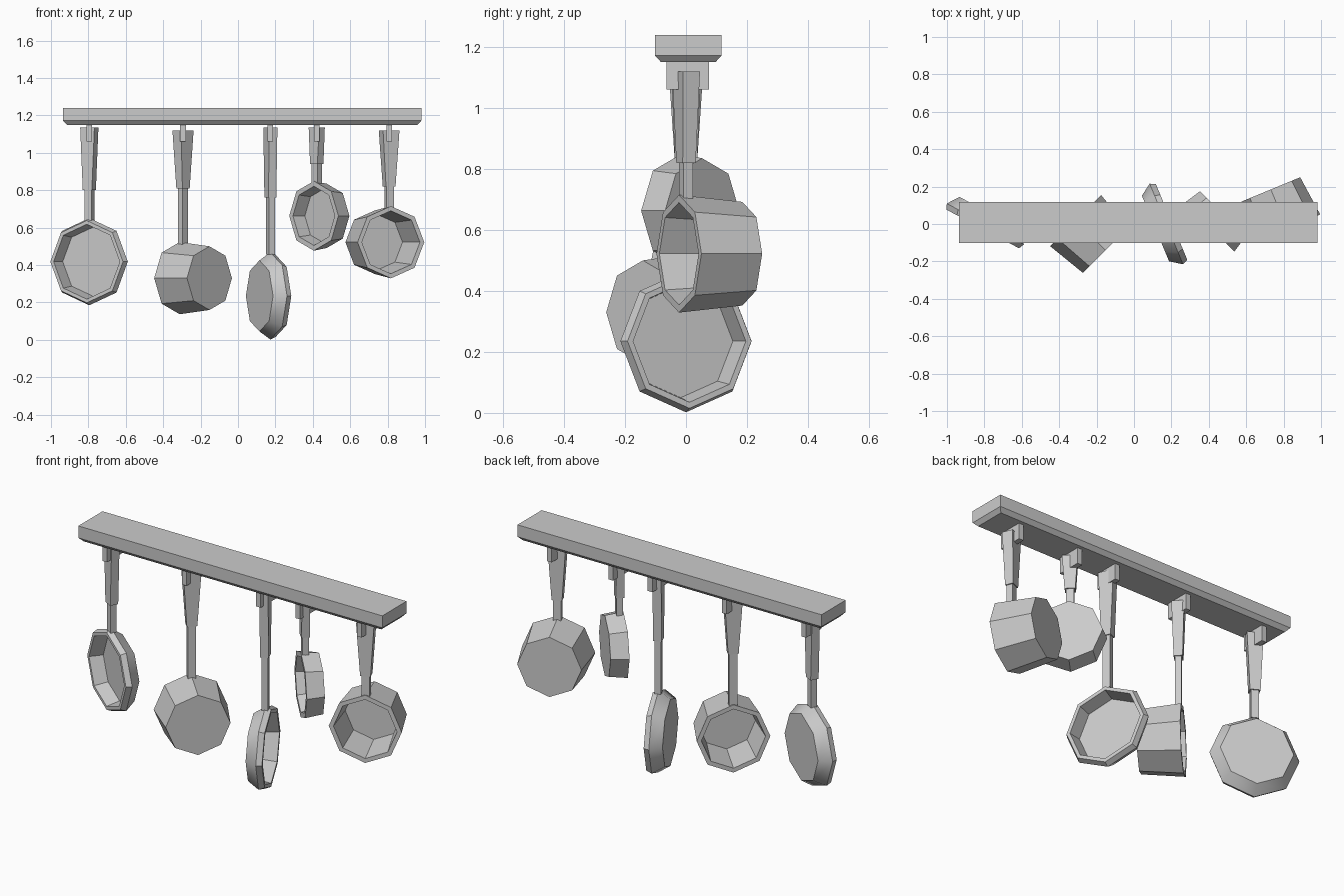
import bpy, bmesh
from math import radians, sin, cos, pi

if "Cube" in bpy.data.objects:
    bpy.data.objects.remove(bpy.data.objects["Cube"], do_unlink=True)

GREY = (0.6, 0.6, 0.6, 1)
metal = bpy.data.materials.new("grey metal")
metal.use_nodes = True
metal.diffuse_color = GREY
metal.node_tree.nodes["Principled BSDF"].inputs["Base Color"].default_value = GREY


def loft(name, rings, location, turn=0):
    """Skin a list of vertex rings and cap both ends."""
    bm = bmesh.new()
    loops = [[bm.verts.new(p) for p in ring] for ring in rings]
    n = len(loops[0])
    for a, b in zip(loops, loops[1:]):
        for i in range(n):
            j = (i + 1) % n
            bm.faces.new((a[i], a[j], b[j], b[i]))
    bm.faces.new(loops[0])
    bm.faces.new(loops[-1])
    bmesh.ops.recalc_face_normals(bm, faces=bm.faces)
    mesh = bpy.data.meshes.new(name)
    bm.to_mesh(mesh)
    bm.free()
    mesh.materials.append(metal)
    obj = bpy.data.objects.new(name, mesh)
    obj.location = location
    obj.rotation_euler.z = radians(turn)
    bpy.context.collection.objects.link(obj)
    return obj


def rect(width, depth, z):
    w, d = width / 2, depth / 2
    return [(-w, -d, z), (w, -d, z), (w, d, z), (-w, d, z)]


def octagon(radius, y):
    return [(radius * sin(i * pi / 4), y, radius * cos(i * pi / 4)) for i in range(8)]


# Vessel profiles as (radius, depth): outer base to rim, then down to the floor
SKILLET = [(0.19, 0.063), (0.233, 0), (0.22, -0.03), (0.2, -0.03), (0.185, 0.045)]
SMALL_PAN = [(0.172, 0.075), (0.186, -0.022), (0.158, -0.022), (0.145, 0.055)]
POT = [(0.17, 0.2), (0.193, -0.025), (0.168, -0.025), (0.15, 0.175)]


def hang(name, profile, x, z, turn, top, neck, size, smooth=False):
    # Vessel body
    body = loft(name, [octagon(r, y) for r, y in profile], (x, 0, z), turn)
    if smooth:
        bpy.ops.object.select_all(action="DESELECT")
        body.select_set(True)
        bpy.context.view_layer.objects.active = body
        bpy.ops.object.shade_smooth_by_angle(angle=radians(40))
    # Tapered grip stepping down to a thin rod
    w, d = size
    bottom = z + profile[1][0] - 0.012
    loft(name + "_handle",
         [rect(w, d, top), rect(0.055, 0.046, neck),
          rect(0.042, 0.034, neck), rect(0.042, 0.034, bottom)],
         (x, 0, 0), turn)
    # Hanging peg under the board
    loft(name + "_peg", [rect(0.03, 0.14, 1.06), rect(0.03, 0.14, 1.16)], (x, 0.006, 0))


# Board with a chamfered underside
loft("rack_board",
     [rect(1.875, 0.178, 1.15), rect(1.915, 0.218, 1.172), rect(1.915, 0.218, 1.24)],
     (0.0225, 0.0075, 0))

# Hanging cookware
hang("left_skillet", SKILLET, -0.795, 0.418, -28, 1.135, 0.8, (0.086, 0.046), True)
hang("left_pot", POT, -0.294, 0.33, -135, 1.12, 0.81, (0.095, 0.065))
hang("middle_skillet", SKILLET, 0.173, 0.235, 112.5, 1.135, 0.76, (0.086, 0.046), True)
hang("small_pan", SMALL_PAN, 0.421, 0.663, -45, 1.135, 0.94, (0.08, 0.042))
hang("right_pot", POT, 0.808, 0.522, 22.5, 1.12, 0.82, (0.095, 0.06))
